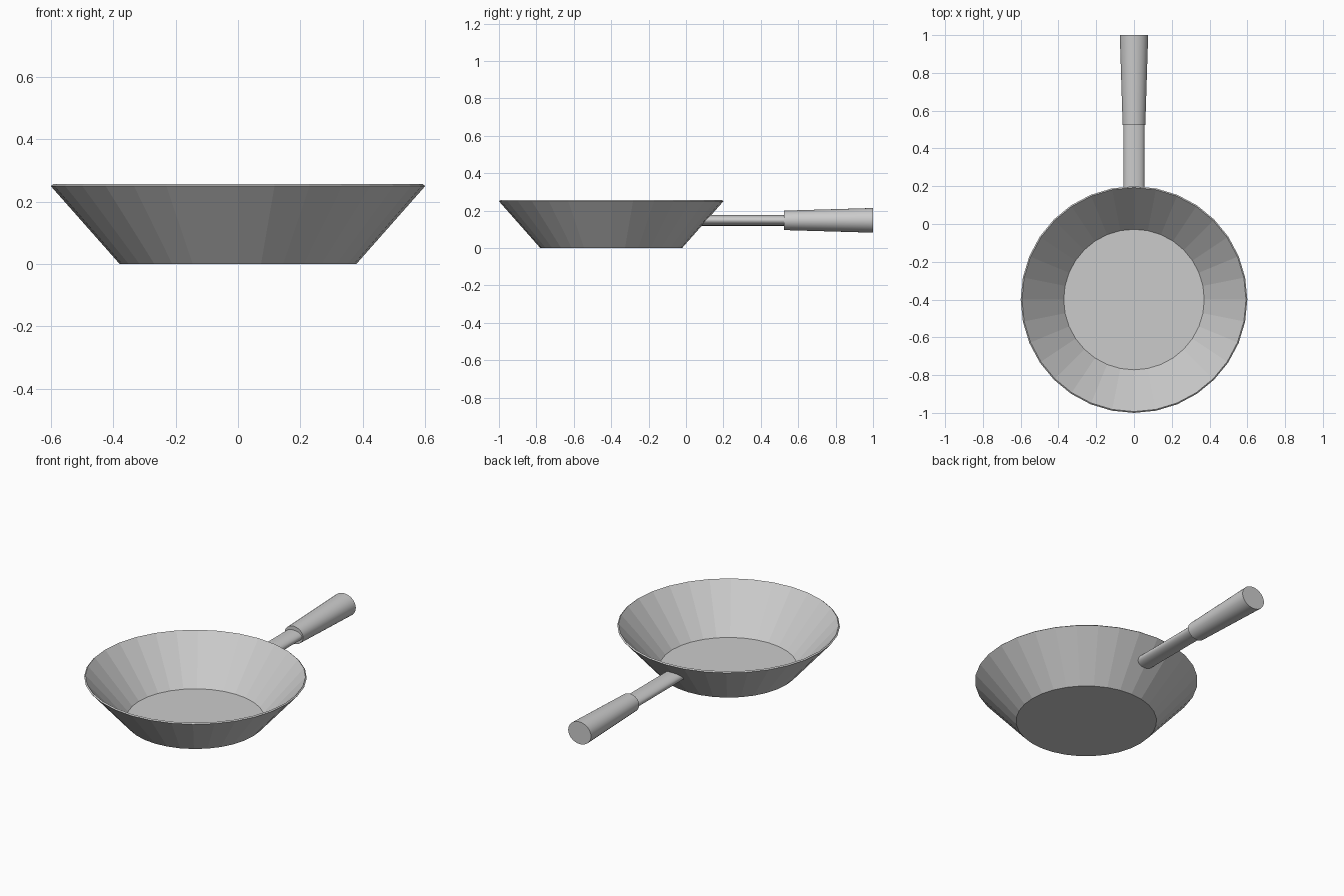
import bpy, bmesh
from math import sin, cos, pi, sqrt

if "Cube" in bpy.data.objects:
    bpy.data.objects.remove(bpy.data.objects["Cube"])

PAN_Y = -0.4
HANDLE_Z = 0.148


def build(name, rings, closed=False, smooth=False):
    """Skin a list of vertex rings; cap both ends unless the profile is closed."""
    bm = bmesh.new()
    loops = [[bm.verts.new(p) for p in ring] for ring in rings]
    n = len(loops[0])
    for a, b in zip(loops, loops[1:]):
        for i in range(n):
            j = (i + 1) % n
            bm.faces.new((a[i], a[j], b[j], b[i]))
    bm.faces.new(loops[0][::-1])
    bm.faces.new(loops[-1])
    bmesh.ops.recalc_face_normals(bm, faces=bm.faces)
    me = bpy.data.meshes.new(name)
    bm.to_mesh(me)
    bm.free()
    ob = bpy.data.objects.new(name, me)
    bpy.context.collection.objects.link(ob)
    if smooth:
        bpy.ops.object.select_all(action='DESELECT')
        ob.select_set(True)
        bpy.context.view_layer.objects.active = ob
        bpy.ops.object.shade_smooth_by_angle(angle=0.6)
    return ob


def pan_ring(r, z, n=32):
    return [(r * cos(2 * pi * i / n), PAN_Y + r * sin(2 * pi * i / n), z) for i in range(n)]


def oval_ring(y, rx, rz, n=32):
    return [(rx * cos(2 * pi * i / n), y, HANDLE_Z + rz * sin(2 * pi * i / n)) for i in range(n)]


# Flat-faceted bowl: outer floor, outer rim, inner rim, inner floor
build("pan_bowl", [pan_ring(r, z) for r, z in
                   ((0.379, 0), (0.6, 0.25), (0.593, 0.256), (0.372, 0.008))])

# Flattened handle rod, its near end shaped to the sloping wall
end = []
for x, _, z in oval_ring(0, 0.055, 0.029):
    r = 0.379 + 0.884 * z - 0.006
    end.append((x, PAN_Y + sqrt(r * r - x * x), z))
build("handle_rod", [end, oval_ring(0.53, 0.055, 0.029)], smooth=True)

# Flaring grip
build("handle_grip", [oval_ring(0.525, 0.06, 0.052), oval_ring(1.0, 0.075, 0.066)], smooth=True)
